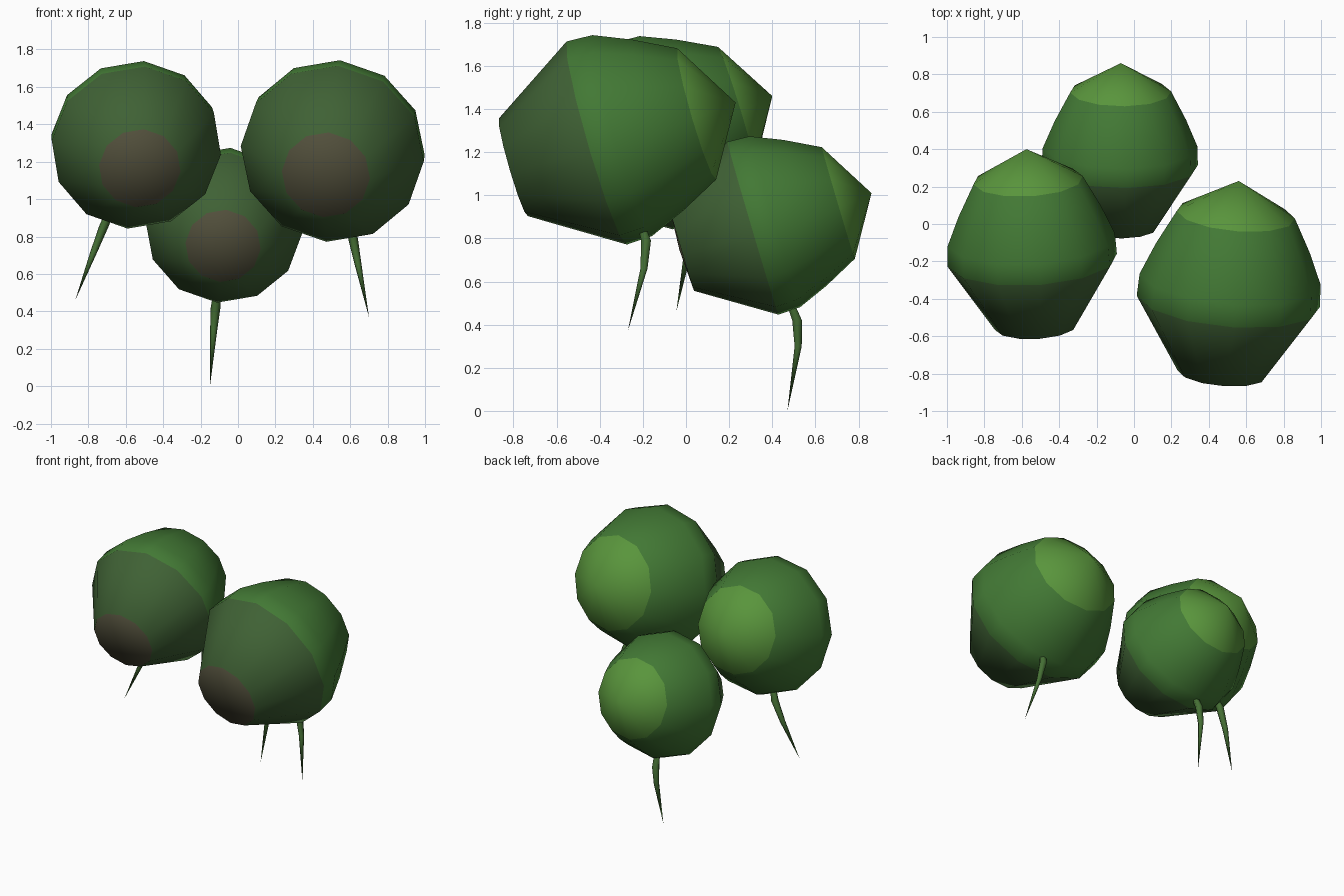
import bpy, bmesh, math
from mathutils import Vector

if "Cube" in bpy.data.objects:
    bpy.data.objects.remove(bpy.data.objects["Cube"])


def material(name, rgb):
    m = bpy.data.materials.new(name)
    m.diffuse_color = (*rgb, 1)
    m.use_nodes = True
    m.node_tree.nodes["Principled BSDF"].inputs["Base Color"].default_value = m.diffuse_color
    return m


BROWN = material("brown_base", (0.085, 0.08, 0.045))
DARK = material("dark_green", (0.05, 0.12, 0.035))
GREEN = material("green", (0.055, 0.19, 0.035))
LIGHT = material("light_green", (0.10, 0.30, 0.045))
STEM = material("stem_green", (0.06, 0.16, 0.035))

SIDES = 12
# (fraction along axis, radius / length); zero radius closes the end
PROFILE = [(-0.012, 0), (0.0, 0.22), (0.375, 0.457), (0.49, 0.452),
           (0.65, 0.385), (0.825, 0.295), (1.0, 0)]
BAND_MATS = [0, 1, 2, 2, 2, 3]


def lathe(name, rings, mats, bands, sides, phase=0.0):
    """Skin circular rings given as (centre, u axis, v axis, radius)."""
    bm = bmesh.new()
    loops = []
    for c, u, v, r in rings:
        if r == 0:
            loops.append([bm.verts.new(c)] * sides)
        else:
            angles = [phase + 2 * math.pi * i / sides for i in range(sides)]
            loops.append([bm.verts.new(c + r * (u * math.cos(a) + v * math.sin(a)))
                          for a in angles])
    for k, (a, b) in enumerate(zip(loops, loops[1:])):
        for i in range(sides):
            j = (i + 1) % sides
            quad = list(dict.fromkeys([a[i], a[j], b[j], b[i]]))
            f = bm.faces.new(quad)
            f.material_index = bands[k]
            f.smooth = True
    bmesh.ops.recalc_face_normals(bm, faces=bm.faces[:])
    me = bpy.data.meshes.new(name)
    bm.to_mesh(me)
    bm.free()
    for m in mats:
        me.materials.append(m)
    ob = bpy.data.objects.new(name, me)
    bpy.context.collection.objects.link(ob)
    return ob


def bulb(name, base, tip):
    base, tip = Vector(base), Vector(tip)
    axis = tip - base
    length = axis.length
    u = axis.cross(Vector((0, 0, 1))).normalized()
    v = u.cross(axis).normalized()
    rings = [(base + axis * t, u, v, r * length) for t, r in PROFILE]
    lathe(name, rings, [BROWN, DARK, GREEN, LIGHT], BAND_MATS,
          SIDES, math.radians(-5))


def stem(name, points):
    """Thin root tapering to a point."""
    radii = [0.02, 0.026, 0.019, 0]
    X, Y = Vector((1, 0, 0)), Vector((0, 1, 0))
    rings = [(Vector(p), X, Y, r) for p, r in zip(points, radii)]
    lathe(name, rings, [STEM], [0, 0, 0], 6)


# Three bulbs, blunt end forward, pointed end tilted up at the back
bulb("left_bulb", (-0.525, -0.55, 1.165), (-0.575, 0.40, 1.46))
bulb("right_bulb", (0.47, -0.80, 1.13), (0.56, 0.23, 1.43))
bulb("back_bulb", (-0.08, -0.02, 0.75), (-0.07, 0.86, 1.01))

# Hanging stems
stem("left_stem", [(-0.68, -0.01, 0.95), (-0.715, 0.015, 0.86),
                   (-0.77, 0.005, 0.72), (-0.87, -0.045, 0.46)])
stem("right_stem", [(0.60, -0.21, 0.87), (0.615, -0.185, 0.79),
                    (0.64, -0.195, 0.66), (0.70, -0.27, 0.37)])
stem("back_stem", [(-0.11, 0.48, 0.51), (-0.12, 0.515, 0.42),
                   (-0.13, 0.52, 0.30), (-0.15, 0.47, 0.0)])
